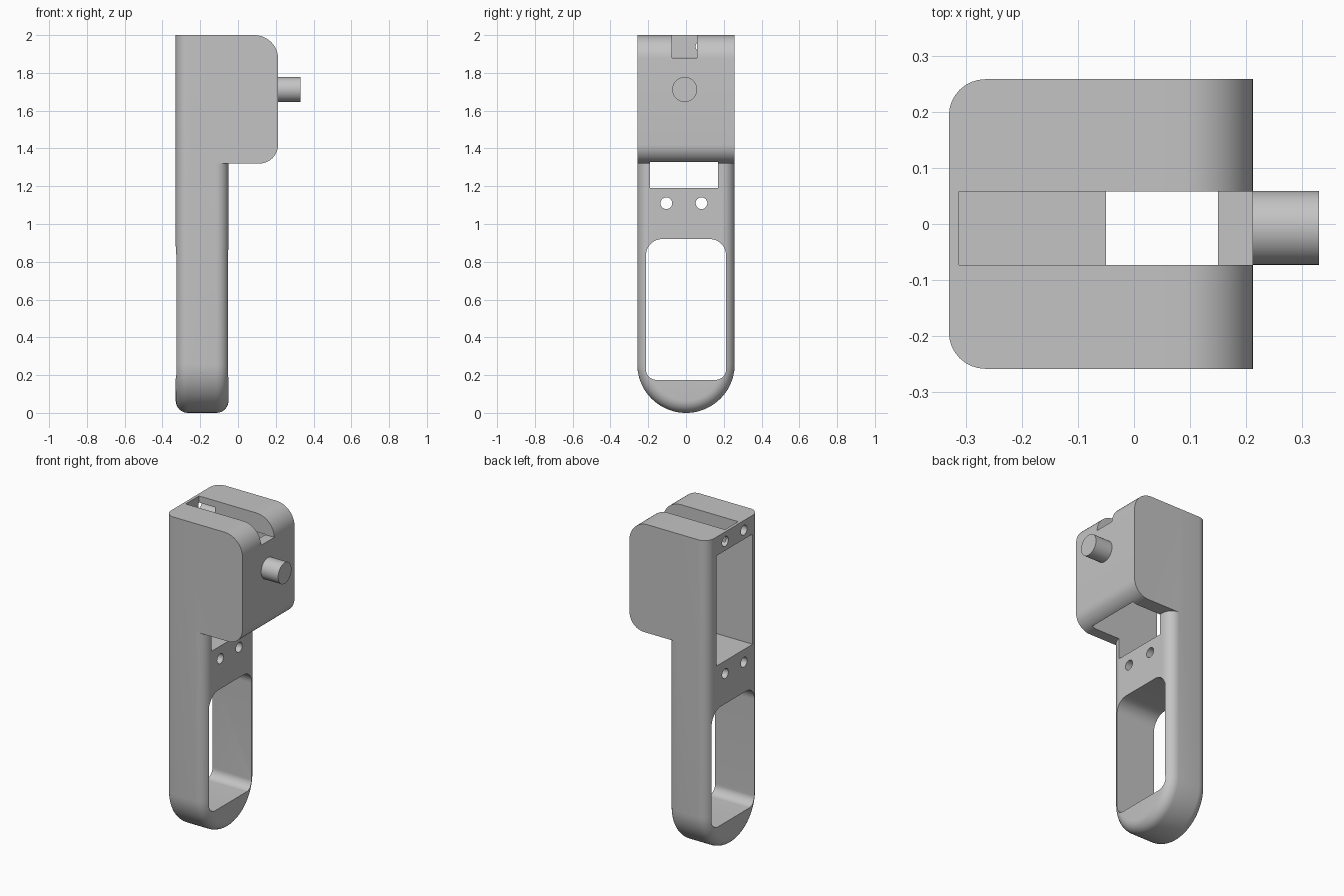
import bpy, bmesh, math
from mathutils import Vector

if "Cube" in bpy.data.objects:
    bpy.data.objects.remove(bpy.data.objects["Cube"], do_unlink=True)

HALF = 0.258                      # half width of the whole body
BACK, GRIP, NOSE = -0.33, -0.05, 0.212
EDGE = 0.065                      # rounding of the grip edges

grey = bpy.data.materials.new("plain grey")
grey.use_nodes = True
grey.diffuse_color = (0.55, 0.55, 0.55, 1)
grey.node_tree.nodes["Principled BSDF"].inputs["Base Color"].default_value = grey.diffuse_color


def loft(name, rings):
    """Join closed rings of points into a capped solid."""
    bm = bmesh.new()
    loops = [[bm.verts.new(p) for p in ring] for ring in rings]
    for a, b in zip(loops, loops[1:]):
        for i in range(len(a)):
            j = (i + 1) % len(a)
            bm.faces.new((a[i], a[j], b[j], b[i]))
    bm.faces.new(loops[0][::-1])
    bm.faces.new(loops[-1])
    bmesh.ops.recalc_face_normals(bm, faces=bm.faces)
    mesh = bpy.data.meshes.new(name)
    bm.to_mesh(mesh)
    bm.free()
    obj = bpy.data.objects.new(name, mesh)
    bpy.context.collection.objects.link(obj)
    mesh.materials.append(grey)
    return obj


def rounded_rect(u0, u1, v0, v1, r_bottom, r_top, right_only=False, steps=12):
    """Counter-clockwise outline with separate lower and upper corner radii."""
    corners = [(u0, v0, 1, 1, r_bottom, 180), (u1, v0, -1, 1, r_bottom, 270),
               (u1, v1, -1, -1, r_top, 0), (u0, v1, 1, -1, r_top, 90)]
    pts = []
    for u, v, su, sv, r, start in corners:
        if r == 0 or (right_only and u == u0):
            pts.append((u, v))
            continue
        for k in range(steps + 1):
            a = math.radians(start + 90 * k / steps)
            pts.append((u + su * r + r * math.cos(a), v + sv * r + r * math.sin(a)))
    return pts


def along_x(name, outline, x0, x1):
    return loft(name, [[(x, u, v) for u, v in outline] for x in (x0, x1)])


def box(name, x0, x1, y0, y1, z0, z1):
    return along_x(name, [(y0, z0), (y1, z0), (y1, z1), (y0, z1)], x0, x1)


def rod(name, x0, x1, y, z, r, sides=40):
    ring = [(y + r * math.cos(2 * math.pi * k / sides),
             z + r * math.sin(2 * math.pi * k / sides)) for k in range(sides)]
    return along_x(name, ring, x0, x1)


def combine(target, other, operation):
    mod = target.modifiers.new(operation.lower(), 'BOOLEAN')
    mod.operation, mod.object, mod.solver = operation, other, 'EXACT'
    bpy.context.view_layer.objects.active = target
    bpy.ops.object.modifier_apply(modifier=mod.name)
    bpy.data.objects.remove(other, do_unlink=True)


# Grip: flat top, half-round foot, front and back edges rounded over
def grip_ring(x, w, steps=40):
    arc = [math.pi + math.pi * k / steps for k in range(steps + 1)]
    foot = [(x, w * math.cos(a), HALF + w * math.sin(a)) for a in arc]
    return foot + [(x, w, 2), (x, -w, 2)]


rings = []
for side in (0, 1):
    for k in range(9):
        a = math.pi / 2 * (k / 8 if side == 0 else 1 - k / 8)
        inset = EDGE * (1 - math.sin(a))
        depth = EDGE * (1 - math.cos(a))
        rings.append(grip_ring(BACK + depth if side == 0 else GRIP - depth, HALF - inset))
body = loft("housing_body", rings)

# Head block that projects forward of the grip
profile = rounded_rect(GRIP - EDGE - 0.01, NOSE, 1.32, 2, 0.1, 0.125, right_only=True)
head = loft("head_block", [[(x, y, z) for x, z in profile] for y in (-HALF, HALF)])
combine(body, head, 'UNION')

# Hollow chamber, open at the back and below the head
combine(body, box("chamber", -0.5, 0.15, -0.19, 0.17, 1.19, 1.882), 'DIFFERENCE')
# Slot in the top
combine(body, box("slot", -0.312, 0.4, -0.073, 0.058, 1.88, 2.2), 'DIFFERENCE')
# Finger window
window = rounded_rect(-0.212, 0.212, 0.175, 0.92, 0.055, 0.085)
combine(body, along_x("window", window, -0.5, 0.2), 'DIFFERENCE')
# Screw holes: through the grip below, blind above
for y in (-0.104, 0.082):
    combine(body, rod("hole", -0.5, 0.1, y, 1.11, 0.031, 24), 'DIFFERENCE')
    combine(body, rod("hole", -0.5, -0.2, y, 1.94, 0.031, 24), 'DIFFERENCE')

# Peg on the nose
peg = rod("nose_peg", NOSE - 0.03, 0.33, -0.007, 1.712, 0.066)

for obj in (body, peg):
    bpy.ops.object.select_all(action='DESELECT')
    obj.select_set(True)
    bpy.context.view_layer.objects.active = obj
    bpy.ops.object.shade_smooth_by_angle(angle=math.radians(30))
